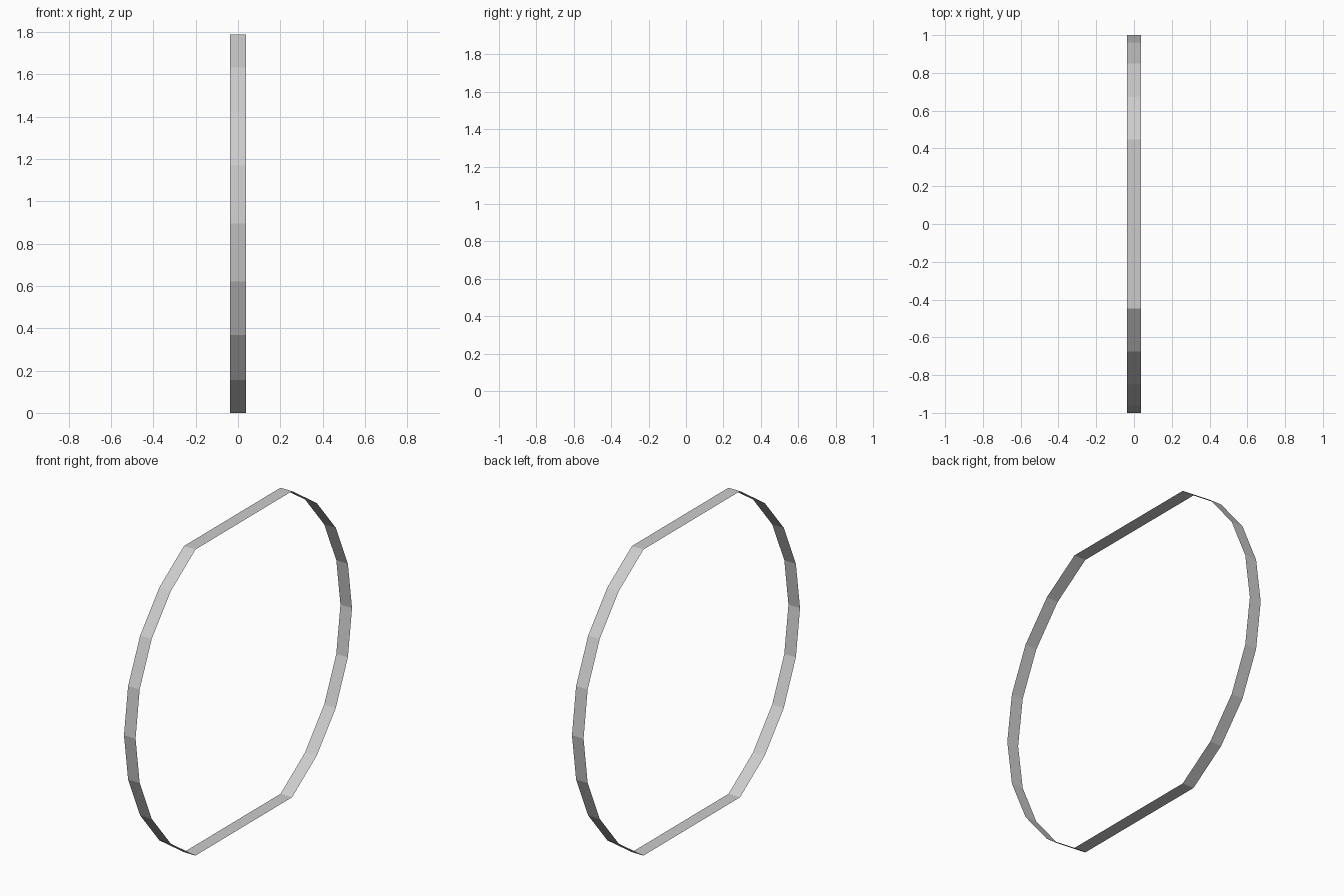
import bpy, bmesh, math

if "Cube" in bpy.data.objects:
    bpy.data.objects.remove(bpy.data.objects["Cube"])

HALF_WIDTH = 0.0375
HALF_HEIGHT = 0.895
RADIUS = 1.0
STEPS = 8

# Side profile: two circular arcs joined by a flat top and a flat bottom
limit = math.asin(HALF_HEIGHT / RADIUS)
arc = [-limit + 2 * limit * i / STEPS for i in range(STEPS + 1)]
angles = arc + [math.pi + a for a in arc]
profile = [(RADIUS * math.cos(a), HALF_HEIGHT + RADIUS * math.sin(a)) for a in angles]

# Paper-thin band: the closed profile swept across x, open at the sides
bm = bmesh.new()
left = [bm.verts.new((-HALF_WIDTH, y, z)) for y, z in profile]
right = [bm.verts.new((HALF_WIDTH, y, z)) for y, z in profile]
n = len(profile)
for i in range(n):
    j = (i + 1) % n
    bm.faces.new((left[i], left[j], right[j], right[i]))

# Make every face point outwards
bm.normal_update()
for f in bm.faces:
    c = f.calc_center_median()
    if f.normal.y * c.y + f.normal.z * (c.z - HALF_HEIGHT) < 0:
        f.normal_flip()

mesh = bpy.data.meshes.new("band")
bm.to_mesh(mesh)
bm.free()
bpy.context.collection.objects.link(bpy.data.objects.new("band", mesh))
